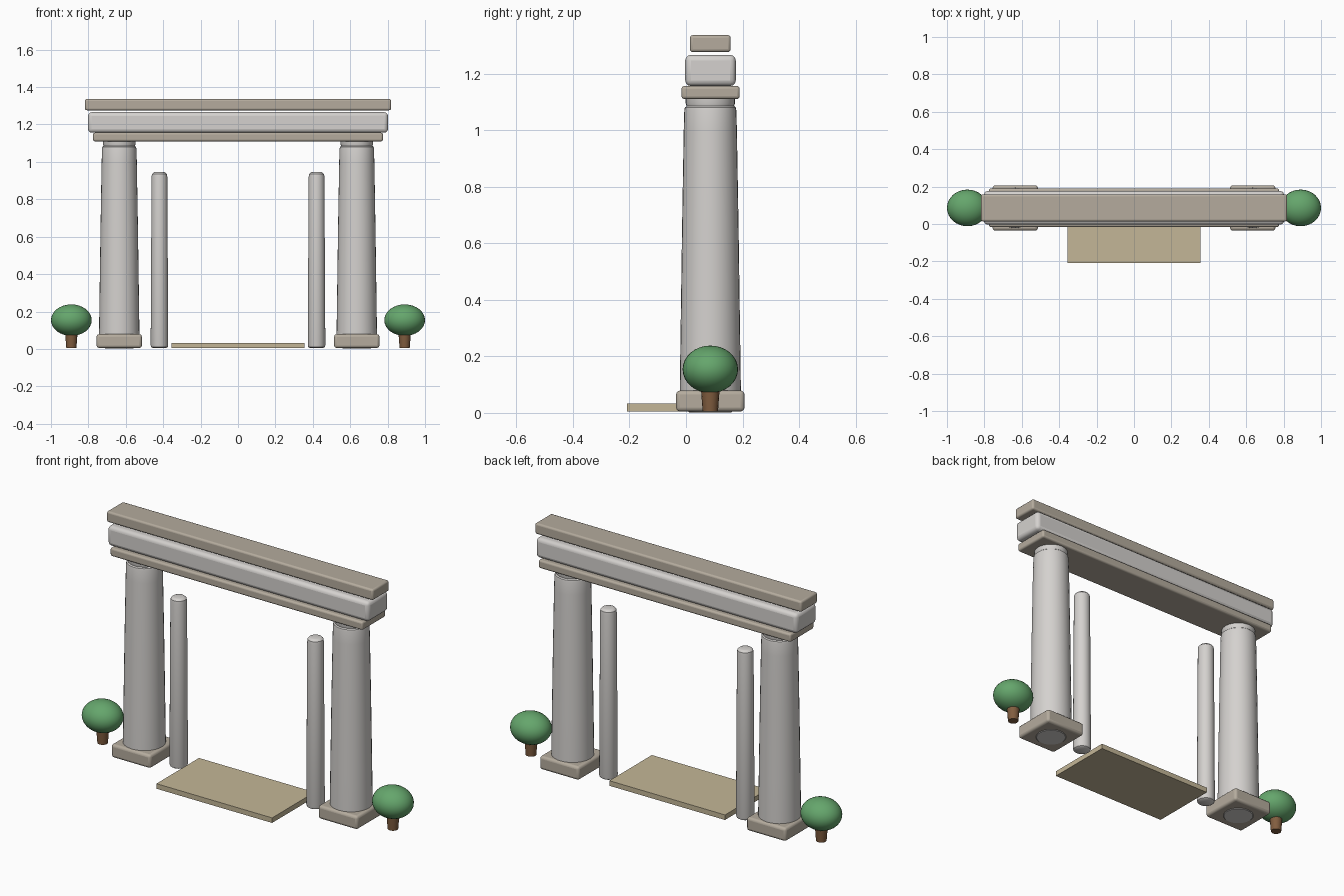
import bpy, math

if "Cube" in bpy.data.objects:
    bpy.data.objects.remove(bpy.data.objects["Cube"])

AXIS_Y = 0.086  # shared centre line of the gateway


def material(name, rgb):
    m = bpy.data.materials.new(name)
    m.diffuse_color = (*rgb, 1)
    m.use_nodes = True
    m.node_tree.nodes["Principled BSDF"].inputs["Base Color"].default_value = m.diffuse_color
    return m


STONE = material("pale_stone", (0.66, 0.64, 0.62))
TRIM = material("trim_stone", (0.46, 0.41, 0.34))
SAND = material("sand", (0.55, 0.47, 0.31))
LEAF = material("leaf", (0.13, 0.38, 0.15))
BARK = material("bark", (0.22, 0.11, 0.05))


def finish(ob, name, mat, smooth=True):
    ob.name = name
    ob.data.materials.append(mat)
    if smooth:
        bpy.ops.object.shade_smooth_by_angle(angle=math.radians(35))
    return ob


def box(name, x, y, z, mat, bevel=0.0, segments=3):
    """Box from (min, max) ranges with optional rounded edges."""
    bpy.ops.mesh.primitive_cube_add(size=1, location=[sum(r) / 2 for r in (x, y, z)])
    ob = bpy.context.object
    ob.scale = [r[1] - r[0] for r in (x, y, z)]
    bpy.ops.object.transform_apply(location=False, rotation=False, scale=True)
    finish(ob, name, mat, bevel > 0)
    if bevel:
        mod = ob.modifiers.new("round_edges", "BEVEL")
        mod.width, mod.segments = bevel, segments
        bpy.ops.object.modifier_move_to_index(modifier=mod.name, index=0)
    return ob


def lathe(name, x, y, profile, mat, sides=32):
    """Closed solid of revolution from (radius, height) points."""
    verts, faces = [], []
    for r, z in profile:
        for i in range(sides):
            a = 2 * math.pi * i / sides
            verts.append((r * math.cos(a), r * math.sin(a), z))
    for k in range(len(profile) - 1):
        for i in range(sides):
            j = (i + 1) % sides
            a, b = k * sides, (k + 1) * sides
            faces.append((a + i, a + j, b + j, b + i))
    faces.append(tuple(reversed(range(sides))))
    faces.append(tuple(range((len(profile) - 1) * sides, len(profile) * sides)))
    mesh = bpy.data.meshes.new(name)
    mesh.from_pydata(verts, [], faces)
    ob = bpy.data.objects.new(name, mesh)
    bpy.context.collection.objects.link(ob)
    ob.location = (x, y, 0)
    bpy.ops.object.select_all(action="DESELECT")
    ob.select_set(True)
    bpy.context.view_layer.objects.active = ob
    return finish(ob, name, mat)


COLUMN = [(0.075, 0.002), (0.108, 0.03), (0.108, 0.09), (0.105, 0.3), (0.1, 0.65),
          (0.094, 1.0), (0.092, 1.07), (0.09, 1.08), (0.084, 1.085),
          (0.087, 1.095), (0.087, 1.125)]
POST = [(0.036, 0.005), (0.044, 0.01), (0.047, 0.02), (0.042, 0.92),
        (0.040, 0.935), (0.032, 0.943), (0.025, 0.945)]
TRUNK = [(0.027, 0.005), (0.029, 0.03), (0.033, 0.085)]

for side, s in (("left", -1), ("right", 1)):
    # Main column on its plinth
    cx = s * 0.635
    box(side + "_plinth", (cx - 0.121, cx + 0.121), (-0.035, 0.207), (0.005, 0.079),
        TRIM, 0.014)
    lathe(side + "_column", cx, AXIS_Y, COLUMN, STONE)
    # Slim inner post
    lathe(side + "_inner_post", s * 0.42, 0.08, POST, STONE, 24)
    # Small round tree
    lathe(side + "_tree_trunk", s * 0.891, AXIS_Y, TRUNK, BARK, 16)
    bpy.ops.mesh.primitive_uv_sphere_add(segments=32, ring_count=16, radius=1,
                                         location=(s * 0.891, AXIS_Y, 0.154))
    crown = bpy.context.object
    crown.scale = (0.109, 0.098, 0.084)
    bpy.ops.object.transform_apply(location=False, rotation=False, scale=True)
    finish(crown, side + "_tree_crown", LEAF)

# Stacked lintel
box("lower_beam", (-0.775, 0.775), (-0.016, 0.19), (1.11, 1.156), TRIM, 0.01)
box("middle_beam", (-0.802, 0.802), (-0.003, 0.176), (1.156, 1.266), STONE, 0.02)
box("top_beam", (-0.818, 0.818), (0.014, 0.158), (1.276, 1.336), TRIM, 0.01)

# Threshold slab
box("threshold_slab", (-0.355, 0.355), (-0.208, 0.165), (0.005, 0.033), SAND)
